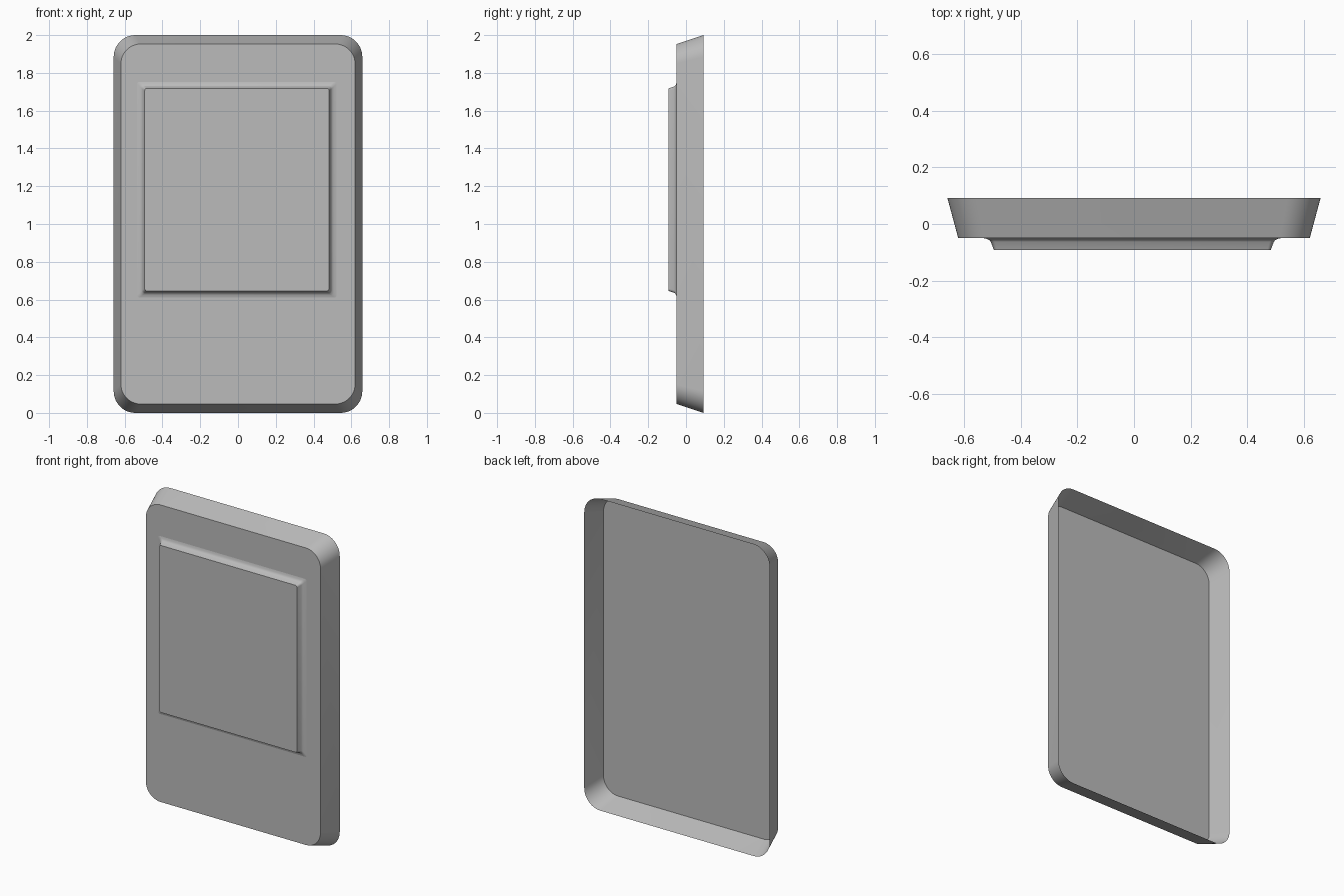
import bpy, bmesh, math

cube = bpy.data.objects.get("Cube")
if cube:
    bpy.data.objects.remove(cube, do_unlink=True)

grey = bpy.data.materials.new("plain grey")
grey.use_nodes = True
grey.diffuse_color = (0.5, 0.5, 0.5, 1)
grey.node_tree.nodes["Principled BSDF"].inputs["Base Color"].default_value = (0.5, 0.5, 0.5, 1)


def rounded_loop(bm, cx, cz, half_w, half_h, radius, y, steps):
    """Ring of vertices around a rounded rectangle facing the front."""
    ring = []
    corners = ((1, 1), (-1, 1), (-1, -1), (1, -1))
    for quarter, (sx, sz) in enumerate(corners):
        for i in range(steps + 1):
            a = math.pi / 2 * (quarter + i / steps)
            x = cx + sx * (half_w - radius) + radius * math.cos(a)
            z = cz + sz * (half_h - radius) + radius * math.sin(a)
            ring.append(bm.verts.new((x, y, z)))
    return ring


def build_shell(name, cx, cz, sections, steps):
    """Skin the sections from back to front and close only the front."""
    bm = bmesh.new()
    rings = [rounded_loop(bm, cx, cz, w, h, r, y, steps) for w, h, r, y in sections]
    for back, front in zip(rings, rings[1:]):
        n = len(back)
        for i in range(n):
            j = (i + 1) % n
            bm.faces.new((back[i], front[i], front[j], back[j]))
    bm.faces.new(rings[-1])
    bmesh.ops.recalc_face_normals(bm, faces=bm.faces)
    # The closed front must look towards -y
    bm.normal_update()
    if max(bm.faces, key=lambda f: f.calc_area()).normal.y > 0:
        bmesh.ops.reverse_faces(bm, faces=bm.faces)
    mesh = bpy.data.meshes.new(name)
    bm.to_mesh(mesh)
    bm.free()
    mesh.materials.append(grey)
    obj = bpy.data.objects.new(name, mesh)
    bpy.context.collection.objects.link(obj)
    bpy.ops.object.select_all(action="DESELECT")
    obj.select_set(True)
    bpy.context.view_layer.objects.active = obj
    bpy.ops.object.shade_smooth_by_angle(angle=math.radians(30))
    return obj


# Thin tray, open at the back, with sloping walls
build_shell("tray_shell", 0, 1, [
    (0.658, 1.0, 0.115, 0.092),
    (0.62, 0.953, 0.105, -0.049),
], 12)

# Raised panel with a flared foot
build_shell("raised_panel", -0.006, 1.182, [
    (0.528, 0.571, 0.012, -0.049),
    (0.514, 0.559, 0.013, -0.052),
    (0.504, 0.550, 0.014, -0.057),
    (0.499, 0.546, 0.015, -0.063),
    (0.488, 0.536, 0.012, -0.092),
], 5)
